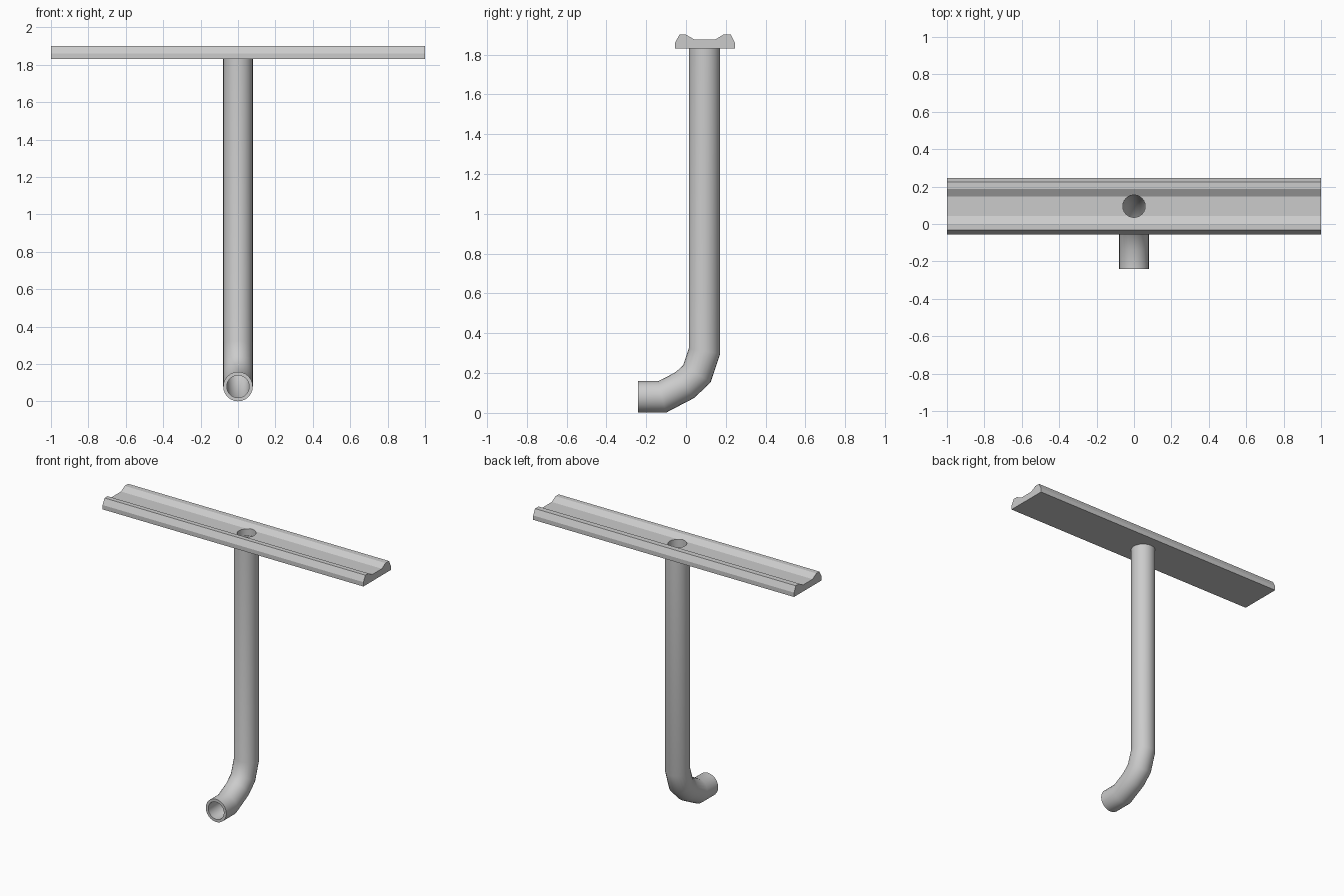
import bpy, bmesh, math
from mathutils import Vector

if "Cube" in bpy.data.objects:
    bpy.data.objects.remove(bpy.data.objects["Cube"])

SIDES = 24


def new_object(name, bm):
    bmesh.ops.recalc_face_normals(bm, faces=bm.faces)
    mesh = bpy.data.meshes.new(name)
    bm.to_mesh(mesh)
    bm.free()
    obj = bpy.data.objects.new(name, mesh)
    bpy.context.collection.objects.link(obj)
    return obj


def smooth(obj, degrees):
    bpy.ops.object.select_all(action='DESELECT')
    bpy.context.view_layer.objects.active = obj
    obj.select_set(True)
    bpy.ops.object.shade_smooth_by_angle(angle=math.radians(degrees))


def bridge(bm, a, b):
    n = len(a)
    for i in range(n):
        bm.faces.new((a[i], a[(i + 1) % n], b[(i + 1) % n], b[i]))


def tube_rings(bm, path, radius):
    """Mitred rings along a path in the y-z plane."""
    pts = [Vector((0, y, z)) for y, z in path]
    side = Vector((1, 0, 0))
    rings = []
    for i, p in enumerate(pts):
        before = (p - pts[i - 1]).normalized() if i else (pts[1] - p).normalized()
        after = (pts[i + 1] - p).normalized() if i < len(pts) - 1 else before
        across = side.cross((before + after).normalized())
        across /= across.dot(side.cross(before))
        angles = [2 * math.pi * k / SIDES for k in range(SIDES)]
        rings.append([bm.verts.new(p + radius * (math.cos(a) * side + math.sin(a) * across))
                      for a in angles])
    for a, b in zip(rings, rings[1:]):
        bridge(bm, a, b)
    return rings


# gutter: channel profile extruded along x
profile = [(-0.055, 1.83), (-0.055, 1.86), (-0.033, 1.90), (0.0, 1.90), (0.042, 1.876),
           (0.147, 1.876), (0.187, 1.90), (0.225, 1.90), (0.245, 1.86), (0.245, 1.83)]
bm = bmesh.new()
ends = [[bm.verts.new((x, y, z)) for y, z in profile] for x in (-1, 1)]
bridge(bm, *ends)
for end in ends:
    bm.faces.new(end)
gutter = new_object("gutter", bm)

# drain hole through the gutter
bpy.ops.mesh.primitive_cylinder_add(vertices=SIDES, radius=0.06, depth=0.3,
                                    location=(0, 0.095, 1.85))
cutter = bpy.context.object
cutter.name = "drain_cutter"
cutter.hide_render = True
mod = gutter.modifiers.new("drain_hole", 'BOOLEAN')
mod.operation = 'DIFFERENCE'
mod.solver = 'EXACT'
mod.object = cutter
bpy.context.view_layer.objects.active = gutter
bpy.ops.object.modifier_apply(modifier=mod.name)
bpy.data.objects.remove(cutter, do_unlink=True)
smooth(gutter, 20)

# downpipe: hollow pipe with a segmented elbow and a forward outlet
path = [(0.093, 1.83), (0.093, 0.31), (0.055, 0.197), (-0.005, 0.14),
        (-0.12, 0.08), (-0.24, 0.08)]
bm = bmesh.new()
outer = tube_rings(bm, path, 0.079)
inner = tube_rings(bm, path, 0.06)
for k in (0, -1):
    bridge(bm, outer[k], inner[k])
downpipe = new_object("downpipe", bm)
smooth(downpipe, 40)
